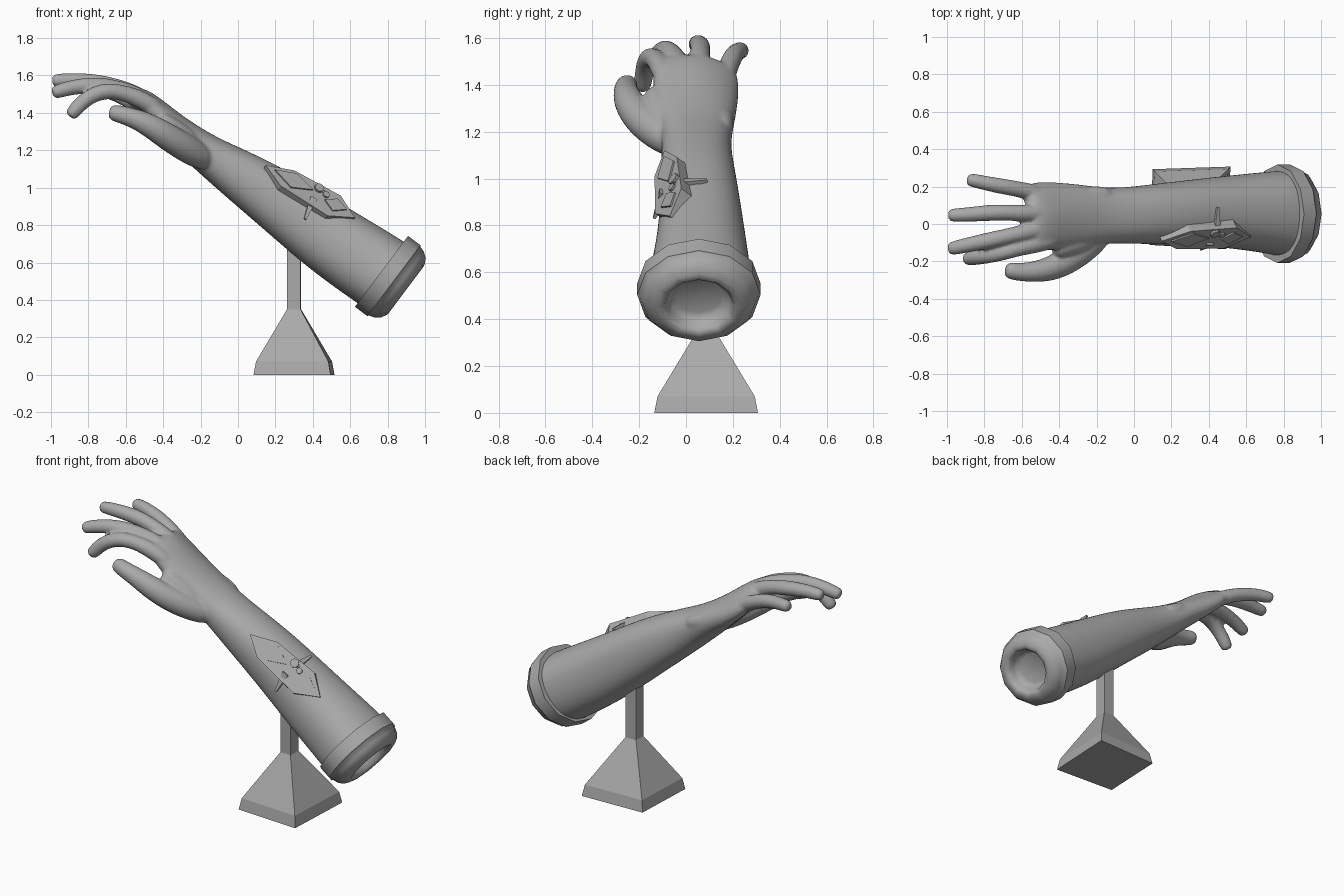
import bpy, bmesh, math
from mathutils import Vector

if "Cube" in bpy.data.objects:
    bpy.data.objects.remove(bpy.data.objects["Cube"])

grey = bpy.data.materials.new("plain grey")
grey.diffuse_color = (0.4, 0.4, 0.4, 1)
grey.use_nodes = True
grey.node_tree.nodes["Principled BSDF"].inputs["Base Color"].default_value = grey.diffuse_color


def finish(name, bm, smooth=None):
    bmesh.ops.recalc_face_normals(bm, faces=bm.faces)
    me = bpy.data.meshes.new(name)
    bm.to_mesh(me)
    bm.free()
    me.materials.append(grey)
    ob = bpy.data.objects.new(name, me)
    bpy.context.collection.objects.link(ob)
    if smooth:
        bpy.ops.object.select_all(action='DESELECT')
        ob.select_set(True)
        bpy.context.view_layer.objects.active = ob
        bpy.ops.object.shade_smooth_by_angle(angle=math.radians(smooth))
    return ob


def skin(bm, rings):
    """Bridge a list of point rings and cap both ends."""
    loops = [[bm.verts.new(p) for p in r] for r in rings]
    n = len(loops[0])
    for a, b in zip(loops, loops[1:]):
        for i in range(n):
            j = (i + 1) % n
            bm.faces.new((a[i], a[j], b[j], b[i]))
    bm.faces.new(loops[0])
    bm.faces.new(loops[-1])


def arm(t, h, y):
    """Arm space: t towards the hand, h towards the back of the hand."""
    return Vector((0.767 - 0.8 * t + 0.6 * h, y, 0.553 + 0.6 * t + 0.8 * h))


def full(c):
    return math.copysign(abs(c) ** 0.88, c)


# Forearm and palm: t, top, bottom, low y, high y
sections = [(-0.06, .205, -.215, -.18, .29), (-0.05, .205, -.215, -.18, .29),
            (0.0, .203, -.217, -.172, .288), (0.1, .195, -.222, -.155, .28),
            (0.31, .172, -.224, -.132, .262), (0.5, .155, -.212, -.118, .245),
            (0.7, .135, -.197, -.112, .226), (0.86, .108, -.186, -.11, .21),
            (1.0, .078, -.175, -.107, .197), (1.12, .05, -.164, -.107, .197),
            (1.25, .034, -.15, -.125, .212), (1.38, .03, -.135, -.14, .224),
            (1.5, .034, -.11, -.145, .23), (1.59, .028, -.09, -.14, .222),
            (1.64, 0, -.07, -.115, .2)]
bm = bmesh.new()
N = 16
rings = []
for t, top, bot, y0, y1 in sections:
    ring = []
    for i in range(N):
        a = 2 * math.pi * i / N
        y = (y0 + y1) / 2 + (y1 - y0) / 2 * full(math.cos(a))
        drop = max(0, y - .06) * .3 * min(1, max(0, (t - 1.2) / .3))
        ring.append(arm(t, (top + bot) / 2 + (top - bot) / 2 * full(math.sin(a)) - drop, y))
    rings.append(ring)
skin(bm, rings)


def finger(path, k=1.15):
    """Round tube through (x, y, z, radius) points with a rounded tip."""
    pts = [Vector(p[:3]) for p in path]
    rad = [p[3] * k for p in path]
    d = (pts[-1] - pts[-2]).normalized()
    pts.append(pts[-1] + d * rad[-1] * 0.65)
    rad.append(rad[-1] * 0.72)
    out = []
    for i, p in enumerate(pts):
        tan = (pts[min(i + 1, len(pts) - 1)] - pts[max(i - 1, 0)]).normalized()
        side = tan.cross(Vector((0, 0, 1))).normalized()
        up = side.cross(tan)
        out.append([p + rad[i] * (side * math.cos(a) + up * math.sin(a))
                    for a in (math.pi * j / 5 for j in range(10))])
    skin(bm, out)


# Index, middle, ring and little finger
finger([(-.40, -.08, 1.40, .04), (-.52, -.105, 1.475, .046), (-.62, -.13, 1.51, .038),
        (-.72, -.157, 1.522, .041), (-.82, -.175, 1.475, .038), (-.884, -.185, 1.4, .036)])
finger([(-.42, -.02, 1.42, .04), (-.54, -.035, 1.495, .046), (-.65, -.06, 1.535, .038),
        (-.76, -.085, 1.55, .041), (-.88, -.11, 1.54, .037), (-.97, -.13, 1.513, .035)])
finger([(-.42, .06, 1.42, .04), (-.54, .055, 1.497, .046), (-.65, .06, 1.543, .038),
        (-.76, .062, 1.565, .041), (-.88, .05, 1.575, .036), (-.97, .047, 1.573, .034)])
finger([(-.44, .135, 1.38, .04), (-.53, .165, 1.44, .044), (-.62, .187, 1.49, .038),
        (-.71, .202, 1.525, .039), (-.80, .22, 1.543, .035), (-.87, .235, 1.546, .034)])
# Thumb, thumb web and the wrist bone bump
finger([(-.14, -.03, 1.13, .06), (-.26, -.128, 1.2, .077), (-.36, -.2, 1.262, .074),
        (-.45, -.242, 1.32, .066), (-.53, -.256, 1.362, .056), (-.61, -.258, 1.388, .048),
        (-.66, -.25, 1.4, .046)], 1.06)
finger([(-.2, -.06, 1.2, .06), (-.32, -.11, 1.29, .066), (-.4, -.13, 1.35, .055)], 1.0)
finger([(*arm(t, h, y), .05) for t, h, y in
        ((1.1, -.02, .142), (1.16, -.025, .155), (1.24, -.045, .155))], 1.0)

# Blend everything into one skin
ob = finish("forearm_and_hand", bm)
sub = ob.modifiers.new("round", 'SUBSURF')
sub.levels = sub.render_levels = 2
rem = ob.modifiers.new("merge", 'REMESH')
rem.mode = 'VOXEL'
rem.voxel_size = 0.01
rem.use_smooth_shade = True
smo = ob.modifiers.new("blend", 'SMOOTH')
smo.factor = 0.5
smo.iterations = 3

# Elbow cuff with a rounded end and a recessed socket: t, radius
bm = bmesh.new()
profile = [(.0, .19), (.0, .237), (-.083, .237), (-.087, .23), (-.118, .22),
           (-.145, .2), (-.162, .17), (-.165, .148), (-.152, .132), (-.125, .124),
           (-.1, .114), (-.088, .09)]
skin(bm, [[arm(t, r * math.sin(a), .055 + r * 1.11 * math.cos(a))
           for a in (math.pi * i / 6 for i in range(12))] for t, r in profile])
finish("elbow_cuff", bm, 50)

# Display stand: four-sided base tapering up into a post
bm = bmesh.new()
mid = Vector((.30, .086))
corners = [Vector(c) - mid for c in ((.083, -.112), (.495, -.135), (.516, .307), (.10, .293))]
stand = [(0, 1), (.07, .94), (.35, .175), (.95, .175)]
skin(bm, [[Vector((mid.x + c.x * k, mid.y + c.y * k, z)) for c in corners] for z, k in stand])
finish("display_stand", bm)

# Emblem frame on the forearm: local axes along, across and out
EX = Vector((.864, .045, -.501)).normalized()
EN = Vector((.36, -.757, .552)).normalized()
EY = EN.cross(EX)
EO = Vector((.387, -.0725, .975))


def loc(u, v, w):
    return EO + EX * u + EY * v + EN * w


def plate(name, pts, low, high):
    bm = bmesh.new()
    skin(bm, [[loc(u, v, w) for u, v in pts] for w in (low, high)])
    return finish(name, bm)


def disc(u, v, r, n=10):
    return [(u + r * math.cos(2 * math.pi * i / n), v + r * math.sin(2 * math.pi * i / n))
            for i in range(n)]


plate("emblem_plate", [(-.28, 0), (-.13, .07), (.152, .08), (.274, -.004),
                       (.14, -.089), (-.159, -.073)], -.055, .009)
plate("emblem_diamond", [(-.225, .0), (-.11, .055), (.005, .012), (-.105, -.05)], 0, .017)
plate("emblem_square", [(.085, -.005), (.145, .045), (.215, .012), (.15, -.045)], 0, .017)
plate("emblem_large_stud", disc(.03, .045, .026), 0, .022)
plate("emblem_small_stud", disc(.08, .03, .018), 0, .02)


def spike(name, start, end):
    a, b = loc(*start), loc(*end)
    d = (b - a).normalized()
    s = d.cross(EX).normalized()
    bm = bmesh.new()
    skin(bm, [[p + r * (EX * x + s * y) for x, y in ((-1, -1), (1, -1), (1, 1), (-1, 1))]
              for p, r in ((a, .02), (b, .006))])
    finish(name, bm)


spike("emblem_upper_spike", (.045, .03, .004), (.052, .14, -.092))
spike("emblem_lower_spike", (.03, -.03, .004), (.044, -.147, -.042))
